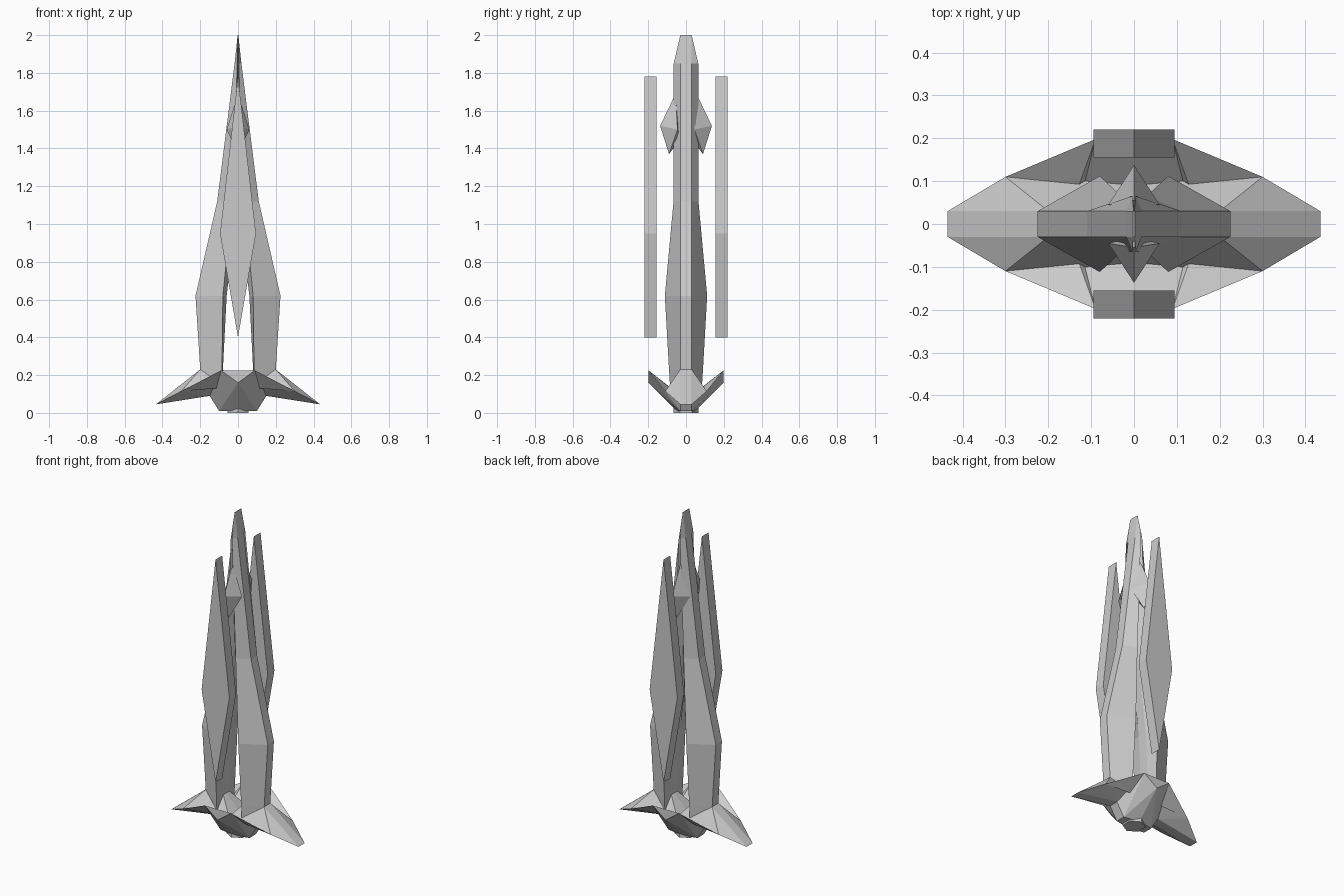
import bpy, bmesh, math

if "Cube" in bpy.data.objects:
    bpy.data.objects.remove(bpy.data.objects["Cube"])


def make(name, verts, faces):
    me = bpy.data.meshes.new(name)
    bm = bmesh.new()
    vs = [bm.verts.new(v) for v in verts]
    if faces is None:
        bmesh.ops.convex_hull(bm, input=vs)
    else:
        for f in faces:
            bm.faces.new([vs[i] for i in f])
    bmesh.ops.remove_doubles(bm, verts=bm.verts[:], dist=0.0005)
    bmesh.ops.recalc_face_normals(bm, faces=bm.faces[:])
    bm.to_mesh(me)
    bm.free()
    ob = bpy.data.objects.new(name, me)
    bpy.context.collection.objects.link(ob)
    return ob


def mirror(ob, x=True, y=False):
    m = ob.modifiers.new("Mirror", 'MIRROR')
    m.use_axis = (x, y, False)
    m.merge_threshold = 0.001


# Twin blade: one half lofted through six-sided sections, then mirrored
# section = z, outer x, ridge x, ridge y, inner x
sections = [(0.15, 0.19, 0.085, 0.085, 0.08), (0.23, 0.20, 0.085, 0.09, 0.08),
            (0.62, 0.225, 0.08, 0.112, 0.06), (1.12, 0.11, 0.03, 0.066, 0.001),
            (1.85, 0.018, 0.004, 0.065, 0.0005), (2.0, 0.002, 0.001, 0.03, 0.0)]
verts, faces = [], []
for z, xo, xr, yr, xi in sections:
    verts += [(xo, -0.03, z), (xo, 0.03, z), (xr, yr, z),
              (xi, 0.03, z), (xi, -0.03, z), (xr, -yr, z)]
for s in range(len(sections) - 1):
    for i in range(6):
        j = (i + 1) % 6
        faces.append((s*6 + i, s*6 + j, s*6 + 6 + j, s*6 + 6 + i))
faces += [tuple(range(6)), tuple(range(len(verts) - 6, len(verts)))]
mirror(make("twin_blade", verts, faces))

# Diamond plates floating in front of and behind the blade
outline = [(0, 0.4), (0.095, 0.95), (0, 1.78), (-0.095, 0.95)]
plate = make("side_plates", [(x, y, z) for y in (0.155, 0.22) for x, z in outline],
             [(0, 1, 2, 3), (4, 5, 6, 7)] +
             [(i, (i+1) % 4, 4 + (i+1) % 4, 4 + i) for i in range(4)])
mirror(plate, False, True)

# Pointed gems near the blade tip
gem = make("gems", [(0, 0.137, 1.52), (0, 0.055, 1.69), (0.06, 0.045, 1.5),
                    (-0.06, 0.045, 1.5), (0, 0.09, 1.37), (0, 0.03, 1.45)], None)
mirror(gem, False, True)

# Winged guard: one quadrant mirrored both ways
P = dict(A0=(0.2, 0, 0.23), A=(0.2, 0.03, 0.23), T0=(0.435, 0, 0.045),
         T=(0.435, 0.03, 0.045), R=(0.3, 0.11, 0.115), L=(0.09, 0.198, 0.225),
         L0=(0, 0.198, 0.225), K=(0, 0.2, 0.16), V=(0.11, 0.1, 0.13),
         V0=(0, 0.09, 0.14), C=(0, 0, 0.15), B=(0.08, 0.03, 0.23),
         B0=(0.08, 0, 0.23), U=(0.15, 0.03, 0.09), U0=(0.15, 0, 0.09),
         D=(0.1, 0.03, 0.01), D0=(0.1, 0, 0.01), E=(0, 0.05, 0.01), O=(0, 0, 0.01))
keys = list(P)
F = ["A0 A T T0", "A R T", "A V R", "V L R", "V V0 L0 L", "A B V", "B V0 V",
     "A0 B0 B A", "B0 C V0 B", "T U U0 T0", "T R U", "R L U", "L D U",
     "U D D0 U0", "L K D", "K E D", "L L0 K", "D E O D0"]
guard = make("winged_guard", list(P.values()),
             [[keys.index(k) for k in f.split()] for f in F])
mirror(guard, True, True)

# Small hexagonal stub underneath
bpy.ops.mesh.primitive_cylinder_add(vertices=6, radius=0.065, depth=0.06,
                                    location=(0, 0, 0.03))
bpy.context.object.name = "base_stub"
